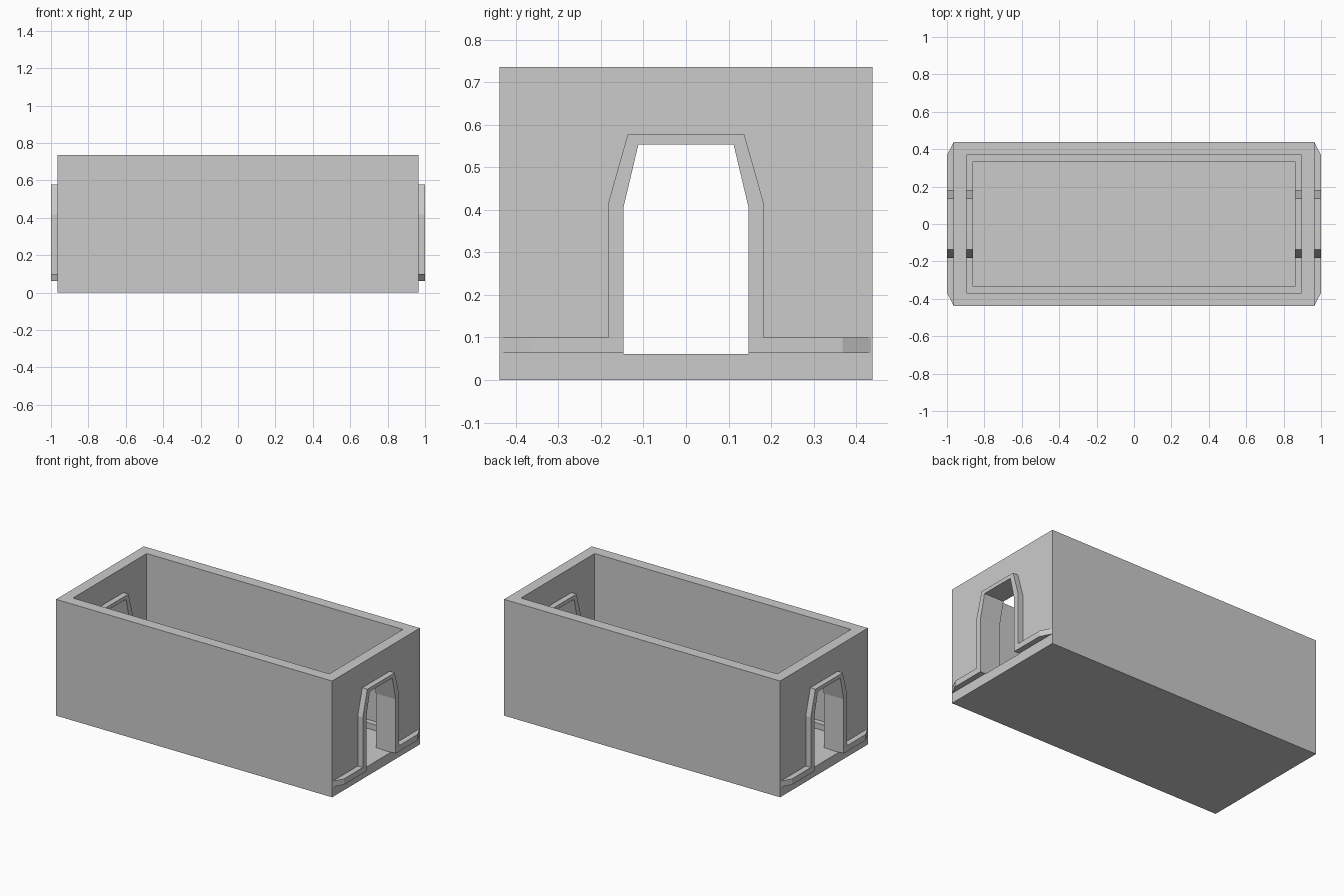
import bpy, bmesh

if "Cube" in bpy.data.objects:
    bpy.data.objects.remove(bpy.data.objects["Cube"])

# Key sizes
X_OUT, Y_OUT, TOP = 0.965, 0.438, 0.735    # outer wall faces
X_IN, Y_IN, FLOOR = 0.896, 0.368, 0.061    # inner wall faces and floor
TRIM = 0.035                               # trim depth
BASE_LO, BASE_HI = 0.063, 0.10             # skirting board heights

# Half outlines of the doorway and its frame, as (y, z)
DOOR = [(0.147, 0.405), (0.112, 0.553)]
FRAME = [(0.182, BASE_HI), (0.182, 0.418), (0.137, 0.577)]


def loft(name, ring_a, ring_b):
    """Solid between two matching rings of 3D points."""
    bm = bmesh.new()
    a = [bm.verts.new(p) for p in ring_a]
    b = [bm.verts.new(p) for p in ring_b]
    bm.faces.new(a)
    bm.faces.new(b[::-1])
    for i in range(len(a)):
        j = (i + 1) % len(a)
        bm.faces.new((a[i], b[i], b[j], a[j]))
    bmesh.ops.recalc_face_normals(bm, faces=bm.faces)
    mesh = bpy.data.meshes.new(name)
    bm.to_mesh(mesh)
    bm.free()
    obj = bpy.data.objects.new(name, mesh)
    bpy.context.collection.objects.link(obj)
    return obj


def box(name, x, y, z0, z1):
    rect = [(-x, -y), (x, -y), (x, y), (-x, y)]
    return loft(name, [(u, v, z0) for u, v in rect], [(u, v, z1) for u, v in rect])


def mirrored(half):
    """Complete a right-half outline with its mirror image."""
    return half + [(-y, z) for y, z in reversed(half)]


def cut(target, cutter):
    cutter.hide_render = True
    mod = target.modifiers.new("cut", 'BOOLEAN')
    mod.operation = 'DIFFERENCE'
    mod.solver = 'EXACT'
    mod.object = cutter
    bpy.context.view_layer.objects.active = target
    bpy.ops.object.modifier_apply(modifier=mod.name)
    bpy.data.objects.remove(cutter)


def trim_outline(x, y_end):
    """Doorway frame and skirting in one outline, ending at +-y_end."""
    outer = [(y_end, BASE_LO), (y_end, BASE_HI)] + FRAME
    inner = [(-y, z) for y, z in [(0.147, BASE_LO)] + DOOR]
    ring = mirrored(outer) + inner + [(-y, z) for y, z in reversed(inner)]
    return [(x, y, z) for y, z in ring]


# Open-topped room with a doorway through each end wall
walls = box("room_walls", X_OUT, Y_OUT, 0, TOP)
cut(walls, box("room_cutter", X_IN, Y_IN, FLOOR, TOP + 0.2))
doorway = mirrored([(0.147, FLOOR)] + DOOR)
for s in (-1, 1):
    cut(walls, loft("doorway_cutter",
                    [(s * (X_IN - 0.1), y, z) for y, z in doorway],
                    [(s * (X_OUT + 0.1), y, z) for y, z in doorway]))

for s, side in ((-1, "left"), (1, "right")):
    # Outside door frame with skirting tapering into the corners
    loft("outer_door_trim_" + side,
         trim_outline(s * X_OUT, Y_OUT - 0.003),
         trim_outline(s * (X_OUT + TRIM), Y_IN))
    # Inside door frame with mitred skirting
    loft("inner_door_trim_" + side,
         trim_outline(s * X_IN, Y_IN),
         trim_outline(s * (X_IN - TRIM), Y_IN - TRIM))

# Inside skirting along the long walls
for s, side in ((-1, "front"), (1, "back")):
    def board(x, y):
        return [(-x, y, BASE_LO), (x, y, BASE_LO), (x, y, BASE_HI), (-x, y, BASE_HI)]
    loft("inner_skirting_" + side,
         board(X_IN, s * Y_IN), board(X_IN - TRIM, s * (Y_IN - TRIM)))
